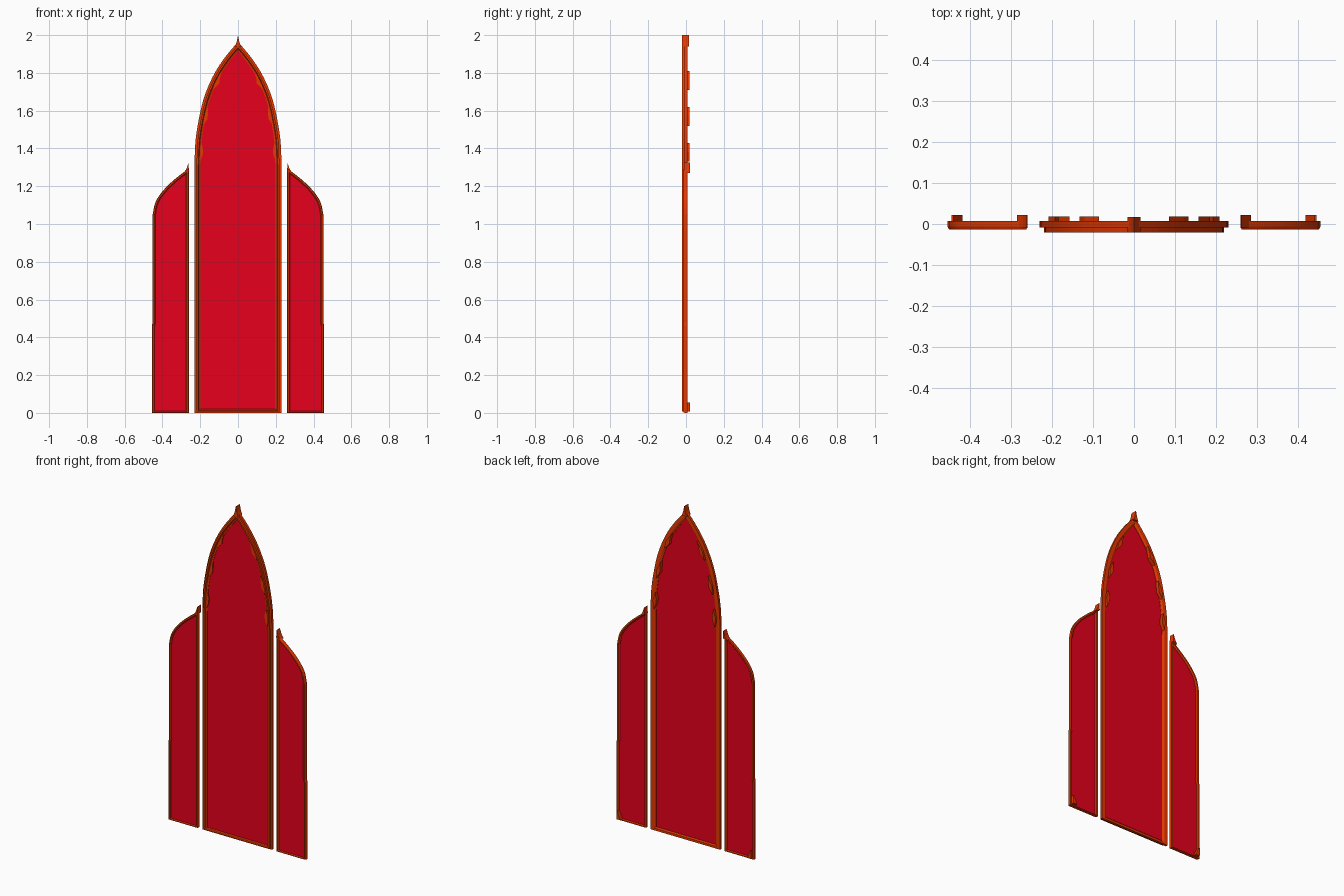
import bpy
import bmesh
from mathutils import Vector

cube = bpy.data.objects.get("Cube")
if cube:
    bpy.data.objects.remove(cube, do_unlink=True)


def material(name, colour):
    mat = bpy.data.materials.new(name)
    mat.use_nodes = True
    mat.diffuse_color = colour
    mat.node_tree.nodes["Principled BSDF"].inputs["Base Color"].default_value = colour
    return mat


WOOD = material("orange brown frame", (0.8, 0.04, 0, 1))
GLASS = material("crimson panel", (0.8, 0, 0.012, 1))


def finish(bm, name, mat):
    bmesh.ops.recalc_face_normals(bm, faces=bm.faces)
    mesh = bpy.data.meshes.new(name)
    bm.to_mesh(mesh)
    bm.free()
    mesh.materials.append(mat)
    obj = bpy.data.objects.new(name, mesh)
    bpy.context.collection.objects.link(obj)
    return obj


def smooth_curve(points, steps=4):
    """Catmull-Rom curve through the points."""
    p = [Vector(q) for q in points]
    p = [2 * p[0] - p[1]] + p + [2 * p[-1] - p[-2]]
    out = []
    for a, b, c, d in zip(p, p[1:], p[2:], p[3:]):
        for i in range(steps):
            t = i / steps
            out.append(0.5 * (2 * b + (c - a) * t + (2 * a - 5 * b + 4 * c - d) * t * t
                              + (3 * b - a - 3 * c + d) * t ** 3))
    return out + [p[-2]]


def inset(outline, amount):
    """Mitred inset of a counter-clockwise outline, narrower along the sill."""
    out = []
    for i, p in enumerate(outline):
        d1 = (p - outline[i - 1]).normalized()
        d2 = (outline[(i + 1) % len(outline)] - p).normalized()
        n1, n2 = Vector((-d1.y, d1.x)), Vector((-d2.y, d2.x))
        q = p + (n1 + n2) * amount / max(0.3, 1 + n1.dot(n2))
        if p.y == 0:
            q.y *= 0.6
        out.append(q)
    return out


def prism(name, outline, y0, y1, mat, side=1):
    bm = bmesh.new()
    rings = [[bm.verts.new((side * p[0], y, p[1])) for p in outline] for y in (y0, y1)]
    for ring in rings:
        bm.faces.new(ring)
    for i in range(len(outline)):
        bm.faces.new((rings[0][i - 1], rings[0][i], rings[1][i], rings[1][i - 1]))
    return finish(bm, name, mat)


def moulding(name, outline, profile, side=1):
    """Sweep a closed (inset, y) section round the outline."""
    bm = bmesh.new()
    rings = [[bm.verts.new((side * p.x, y, p.y)) for p in inset(outline, d)]
             for d, y in profile]
    for k in range(len(rings)):
        a, b = rings[k - 1], rings[k]
        for i in range(len(outline)):
            bm.faces.new((a[i - 1], a[i], b[i], b[i - 1]))
    return finish(bm, name, WOOD)


# Tall pointed centre window
arch = smooth_curve([(0.231, 1.3), (0.224, 1.45), (0.198, 1.6), (0.169, 1.7),
                     (0.123, 1.8), (0.067, 1.885), (0, 1.965)])
centre = [Vector((-0.231, 0)), Vector((0.231, 0))] + arch
centre += [Vector((-p.x, p.y)) for p in reversed(arch[:-1])]
moulding("centre_frame", centre,
         [(0, 0.007), (0, -0.008), (0.011, -0.008), (0.011, -0.021), (0.02, -0.021),
          (0.024, -0.013), (0.033, -0.009), (0.033, 0), (0.022, 0.007)])
prism("centre_panel", inset(centre, 0.027), -0.007, -0.002, GLASS)
prism("centre_finial", [(-0.016, 1.94), (0.016, 1.94), (0.007, 1.965), (0, 2), (-0.007, 1.965)],
      -0.021, 0.017, WOOD)

# Half-arched side windows
shoulder = smooth_curve([(0.452, 1.05), (0.436, 1.118), (0.394, 1.18),
                         (0.335, 1.237), (0.26, 1.295)])
wing = [Vector(p) for p in ((0.26, 0), (0.456, 0), (0.456, 0.46), (0.452, 0.48))] + shoulder

for side, label in ((1, "left"), (-1, "right")):
    moulding(label + "_frame", wing,
             [(0, 0.007), (0, -0.006), (0.003, -0.013), (0.01, -0.013),
              (0.015, -0.007), (0.015, 0.001), (0.009, 0.007)], side)
    prism(label + "_panel", inset(wing, 0.012), -0.005, -0.001, GLASS, side)
    prism(label + "_finial", [(0.26, 1.28), (0.286, 1.27), (0.272, 1.295), (0.262, 1.325)],
          -0.01, 0.022, WOOD, side)
    prism(label + "_foot", [(0.42, 0.008), (0.446, 0.008), (0.446, 0.055), (0.441, 0.055)],
          0, 0.022, WOOD, side)
    # Small cusps along the inside of the pointed arch
    for n, (x, z, lean) in enumerate(((0.195, 1.38, 0.006), (0.17, 1.57, 0.016),
                                      (0.107, 1.76, 0.026))):
        leaf = [(x + lean, z - 0.05), (x + 0.014, z), (x - lean + 0.004, z + 0.05),
                (x - 0.011, z + 0.012), (x - 0.008, z - 0.015)]
        prism(f"{label}_cusp_{n + 1}", leaf, -0.013, 0.018, WOOD, side)
